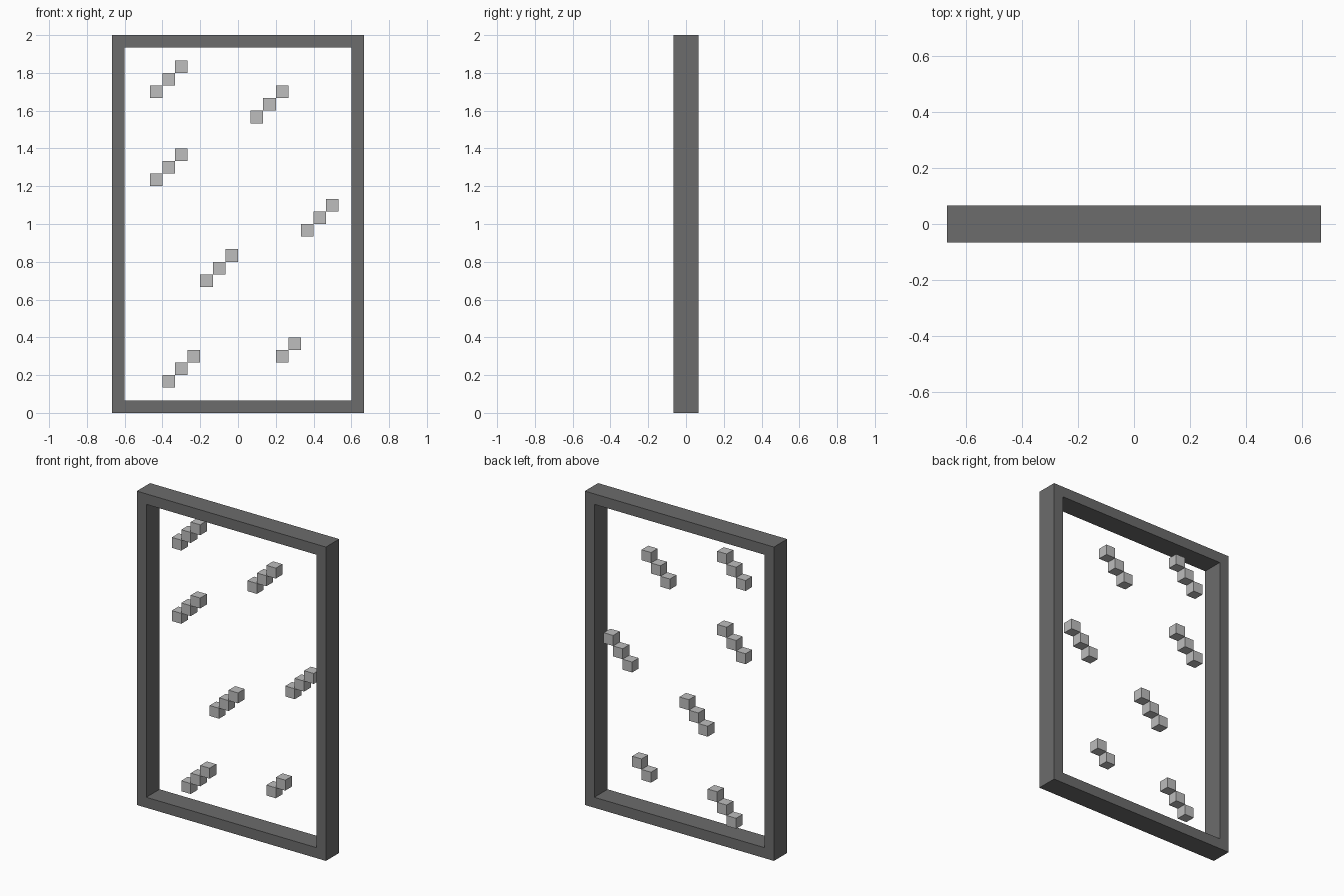
import bpy
import bmesh
from mathutils import Matrix, Vector

U = 2 / 30  # one block of the design grid

cube = bpy.data.objects.get("Cube")
if cube:
    bpy.data.objects.remove(cube, do_unlink=True)


def material(name, value):
    mat = bpy.data.materials.new(name)
    mat.use_nodes = True
    colour = (value, value, value, 1)
    mat.diffuse_color = colour
    bsdf = mat.node_tree.nodes["Principled BSDF"]
    bsdf.inputs["Base Color"].default_value = colour
    return mat


def add_object(name, bm, mat):
    bmesh.ops.recalc_face_normals(bm, faces=bm.faces)
    mesh = bpy.data.meshes.new(name)
    bm.to_mesh(mesh)
    bm.free()
    mesh.materials.append(mat)
    obj = bpy.data.objects.new(name, mesh)
    bpy.context.collection.objects.link(obj)
    return obj


dark_grey = material("dark grey", 0.15)
light_grey = material("light grey", 0.51)

# Window frame: a square-cut profile swept round four mitred corners
bm = bmesh.new()
profile = [(0, -U), (0, U), (U, U), (U, -U)]  # inset from outer edge, depth
corners = []
for sx, sz in ((-1, -1), (1, -1), (1, 1), (-1, 1)):
    corners.append([bm.verts.new((sx * (10 * U - inset), y, 15 * U + sz * (15 * U - inset)))
                    for inset, y in profile])
for i in range(4):
    a, b = corners[i], corners[(i + 1) % 4]
    for j in range(4):
        k = (j + 1) % 4
        bm.faces.new((a[j], b[j], b[k], a[k]))
add_object("window_frame", bm, dark_grey)

# Glass glints: diagonal runs of blocks flush with the back of the frame
# (first column, first row, number of blocks)
glints = [(-7, 25, 3), (1, 23, 3), (-7, 18, 3), (5, 14, 3),
          (-3, 10, 3), (-6, 2, 3), (3, 4, 2)]
for n, (col, row, count) in enumerate(glints, 1):
    bm = bmesh.new()
    for s in range(count):
        centre = Vector((col + s + 0.5, 0.5, row + s + 0.5)) * U
        bmesh.ops.create_cube(bm, size=U, matrix=Matrix.Translation(centre))
    add_object(f"glass_glint_{n}", bm, light_grey)
